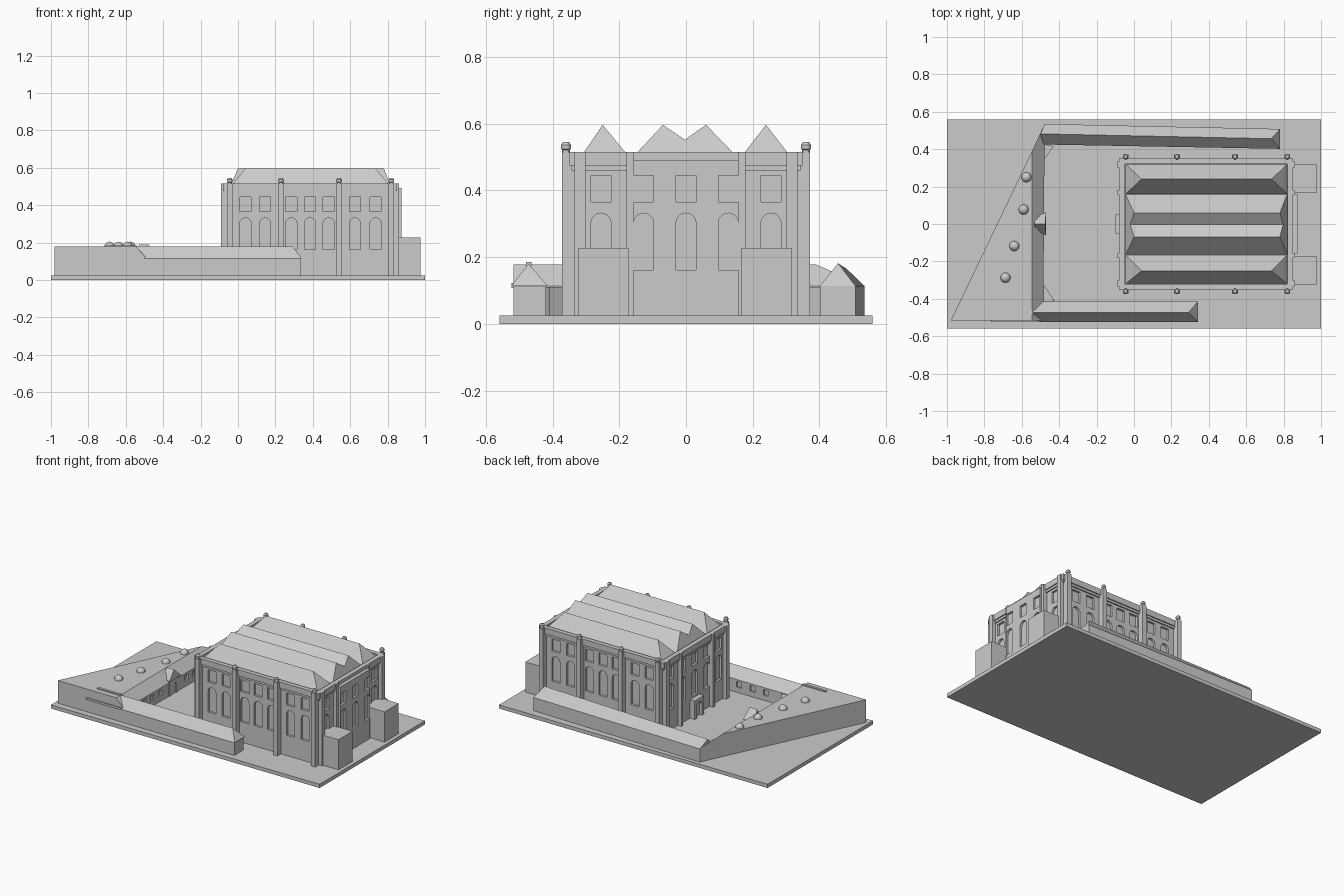
import bpy, bmesh, math
from mathutils import Vector

cube = bpy.data.objects.get("Cube")
if cube:
    bpy.data.objects.remove(cube)

stone = bpy.data.materials.new("grey_stone")
stone.use_nodes = True
GREY = (0.6, 0.6, 0.6, 1)
stone.diffuse_color = GREY
stone.node_tree.nodes["Principled BSDF"].inputs["Base Color"].default_value = GREY
GROUND = 0.025


def finish(name, bm):
    bmesh.ops.recalc_face_normals(bm, faces=bm.faces)
    mesh = bpy.data.meshes.new(name)
    bm.to_mesh(mesh)
    bm.free()
    mesh.materials.append(stone)
    obj = bpy.data.objects.new(name, mesh)
    bpy.context.collection.objects.link(obj)
    return obj


def add_prism(bm, pts, axis, a, b):
    """Sweep a 2D outline along an axis from a to b."""
    place = {"x": lambda p, t: (t, p[0], p[1]),
             "y": lambda p, t: (p[0], t, p[1]),
             "z": lambda p, t: (p[0], p[1], t)}[axis]
    lo = [bm.verts.new(place(p, a)) for p in pts]
    hi = [bm.verts.new(place(p, b)) for p in pts]
    bm.faces.new(lo)
    bm.faces.new(hi)
    for i in range(len(pts)):
        j = (i + 1) % len(pts)
        bm.faces.new((lo[i], lo[j], hi[j], hi[i]))


def prism(name, pts, axis, a, b):
    bm = bmesh.new()
    add_prism(bm, pts, axis, a, b)
    return finish(name, bm)


def rect(u0, u1, v0, v1):
    return [(u0, v0), (u1, v0), (u1, v1), (u0, v1)]


def box(name, x0, x1, y0, y1, z0, z1):
    return prism(name, rect(x0, x1, y0, y1), "z", z0, z1)


def arch(c, r, z0, top, n=10):
    spring = top - r
    curve = [(c + r * math.cos(math.pi * i / n), spring + r * math.sin(math.pi * i / n))
             for i in range(n + 1)]
    return [(c - r, z0), (c + r, z0)] + curve


def hip_roof(name, eaves, ridge):
    """Four eave corners (counter-clockwise from low x, low y) and two ridge ends."""
    bm = bmesh.new()
    a, b, c, d = [bm.verts.new(p) for p in eaves]
    e, f = [bm.verts.new(p) for p in ridge]
    for face in ((a, b, f, e), (b, c, f), (c, d, e, f), (d, a, e), (d, c, b, a)):
        bm.faces.new(face)
    return finish(name, bm)


def carve(obj, holes):
    """Cut recessed openings, given as (outline, axis, from, to)."""
    bm = bmesh.new()
    for hole in holes:
        add_prism(bm, *hole)
    cutter = finish("window_cutter", bm)
    cutter.hide_render = True
    mod = obj.modifiers.new("openings", "BOOLEAN")
    mod.object = cutter
    mod.solver = "EXACT"
    graph = bpy.context.evaluated_depsgraph_get()
    mesh = bpy.data.meshes.new_from_object(obj.evaluated_get(graph))
    obj.modifiers.clear()
    obj.data = mesh
    bpy.data.objects.remove(cutter)


# Ground slab
box("ground_slab", -1, 1, -0.56, 0.56, 0, GROUND)

# Main house walls with recessed windows
W, E, S = -0.065, 0.835, 0.335
DEPTH, HALF = 0.015, 0.03


def openings(c, axis, a, b):
    return [(rect(c - HALF, c + HALF, 0.365, 0.445), axis, a, b),
            (arch(c, HALF, 0.162, 0.332), axis, a, b)]


house = box("house_walls", W, E, -S, S, GROUND, 0.495)
holes = []
for x in (0.04, 0.145, 0.285, 0.385, 0.485, 0.625, 0.735):
    holes += openings(x, "y", -S - 0.05, -S + DEPTH)
    holes += openings(x, "y", S - DEPTH, S + 0.05)
for y in (-0.255, -0.127, 0, 0.127, 0.255):
    holes += openings(y, "x", W - 0.05, W + DEPTH)
    if abs(y) > 0.2:
        holes += openings(y, "x", E - DEPTH, E + 0.05)
carve(house, holes)

# Projecting east bay
bay = box("east_bay", E - 0.03, 0.873, -0.158, 0.158, GROUND, 0.492)
carve(bay, [h for y in (-0.127, 0, 0.127) for h in openings(y, "x", 0.873 - DEPTH, 0.95)])

# Cornice and parapet rails
for side, name in ((-1, "front"), (1, "back")):
    y0, y1 = sorted((side * 0.32, side * 0.35))
    box(name + "_parapet", -0.08, 0.85, y0, y1, 0.475, 0.515)
    y0, y1 = sorted((side * 0.32, side * 0.343))
    box(name + "_cornice", -0.073, 0.843, y0, y1, 0.46, 0.475)
for name, x0, x1 in (("west", -0.08, -0.05), ("east", 0.82, 0.85)):
    box(name + "_parapet", x0, x1, -0.32, 0.32, 0.475, 0.515)
    box(name + "_cornice", x0 + 0.007, x1 - 0.007, -0.32, 0.32, 0.46, 0.475)

# Pilasters with round finials on the long sides
for side in (-1, 1):
    for x in (-0.045, 0.23, 0.54, 0.82):
        y0, y1 = sorted((side * 0.32, side * 0.372))
        box("pilaster", x - 0.015, x + 0.015, y0, y1, GROUND, 0.515)
        bm = bmesh.new()
        rings = []
        for r, z in ((0.012, 0.51), (0.012, 0.522), (0.015, 0.525), (0.015, 0.537), (0.009, 0.545)):
            rings.append([bm.verts.new((x + r * math.cos(math.tau * i / 12),
                                        side * 0.36 + r * math.sin(math.tau * i / 12), z))
                          for i in range(12)])
        for lo, hi in zip(rings, rings[1:]):
            for i in range(12):
                j = (i + 1) % 12
                bm.faces.new((lo[i], lo[j], hi[j], hi[i]))
        bm.faces.new(rings[0])
        bm.faces.new(rings[-1])
        finish("finial", bm)
    # Pilasters on the short sides
    for y in (0.318, 0.168):
        for x0, x1 in ((-0.09, W + 0.01), (E - 0.01, 0.86)):
            c = side * y
            w = 0.017 if y > 0.2 else 0.01
            box("end_pilaster", x0, x1, c - w, c + w, GROUND, 0.515)

# Four parallel hipped roofs
for y0, yr, y1, x0, x1 in ((-0.32, -0.25, -0.165, 0.04, 0.735), (-0.165, -0.069, 0.08, 0.0, 0.78),
                           (-0.085, 0.06, 0.16, 0.0, 0.78), (0.16, 0.24, 0.32, 0.04, 0.735)):
    z, top = 0.494, 0.597
    hip_roof("house_roof", [(-0.045, y0, z), (0.82, y0, z), (0.82, y1, z), (-0.045, y1, z)],
             [(x0, yr, top), (x1, yr, top)])

# East annex blocks
for y0, y1 in ((-0.323, -0.173), (0.167, 0.317)):
    box("east_annex", E - 0.01, 0.975, y0, y1, GROUND, 0.228)

# West porch with arched doorway
porch = box("west_porch", -0.1, W + 0.01, -0.05, 0.05, GROUND, 0.15)
carve(porch, [(arch(0, 0.028, GROUND - 0.01, 0.125), "x", -0.15, -0.082)])

# Raised terrace with the sloping roof of the west range
RIDGE, EAVE = 0.178, 0.114
bm = bmesh.new()
plan = [(-0.98, -0.517, RIDGE), (-0.545, -0.517, RIDGE), (-0.485, -0.517, EAVE),
        (-0.478, 0.535, EAVE), (-0.545, 0.39, RIDGE)]
top = [bm.verts.new(p) for p in plan]
low = [bm.verts.new((p[0], p[1], GROUND)) for p in plan]
w, a, s, t, b = top
bm.faces.new((w, a, b))
bm.faces.new((a, s, t, b))
bm.faces.new(low)
for i in range(5):
    j = (i + 1) % 5
    bm.faces.new((top[i], top[j], low[j], low[i]))
terrace = finish("west_range_and_terrace", bm)
carve(terrace, [(rect(y - 0.018, y + 0.018, 0.06, 0.098), "x", -0.495, -0.45)
                for y in (-0.3, -0.22, -0.14, 0.14, 0.22, 0.3)])

# Gabled gate on the west range
gate = prism("gate_walls", rect(-0.045, 0.045, GROUND, 0.13), "x", -0.53, -0.477)
carve(gate, [(arch(0, 0.025, GROUND - 0.01, 0.105), "x", -0.49, -0.4)])
hip_roof("gate_roof", [(-0.535, -0.03, 0.14), (-0.47, -0.06, 0.128), (-0.47, 0.065, 0.128), (-0.535, 0.03, 0.14)],
         [(-0.53, 0, 0.19), (-0.475, 0, 0.19)])

# South wing
south = box("south_wing_walls", -0.51, 0.335, -0.518, -0.42, GROUND, EAVE)
carve(south, [(rect(x - 0.018, x + 0.018, 0.06, 0.098), "y", -0.43, -0.35)
              for x in (-0.3, -0.2, -0.1, 0, 0.1, 0.2)])
hip_roof("south_wing_roof", [(-0.5, -0.524, EAVE), (0.342, -0.524, EAVE), (0.342, -0.415, EAVE), (-0.485, -0.415, EAVE)],
         [(-0.545, -0.472, 0.18), (0.292, -0.472, 0.18)])

# North wing, slightly skewed in plan
eaves = [(-0.485, 0.425), (0.78, 0.402), (0.78, 0.508), (-0.478, 0.535)]
prism("north_wing_walls", eaves, "z", GROUND, EAVE)
hip_roof("north_wing_roof", [(x, y, EAVE) for x, y in eaves],
         [(-0.5, 0.482, 0.165), (0.735, 0.456, 0.182)])

# Angled courtyard corners
prism("north_corner", [(-0.49, 0.33), (-0.43, 0.415), (-0.49, 0.43)], "z", GROUND, 0.11)
prism("south_corner", [(-0.49, -0.43), (-0.425, -0.41), (-0.49, -0.315)], "z", GROUND, 0.11)

# Terrace ledges
box("terrace_rail", -0.715, -0.54, -0.48, -0.463, 0.17, 0.185)
box("wall_ledge", -0.765, -0.5, -0.524, -0.51, 0.108, 0.122)

# Terrace domes
for x, y in ((-0.575, 0.25), (-0.59, 0.077), (-0.64, -0.118), (-0.687, -0.287)):
    bm = bmesh.new()
    bmesh.ops.create_uvsphere(bm, u_segments=16, v_segments=8, radius=0.027)
    for v in bm.verts:
        v.co = Vector((x, y, RIDGE)) + v.co
    dome = finish("terrace_dome", bm)
    dome.data.polygons.foreach_set("use_smooth", [True] * len(dome.data.polygons))
